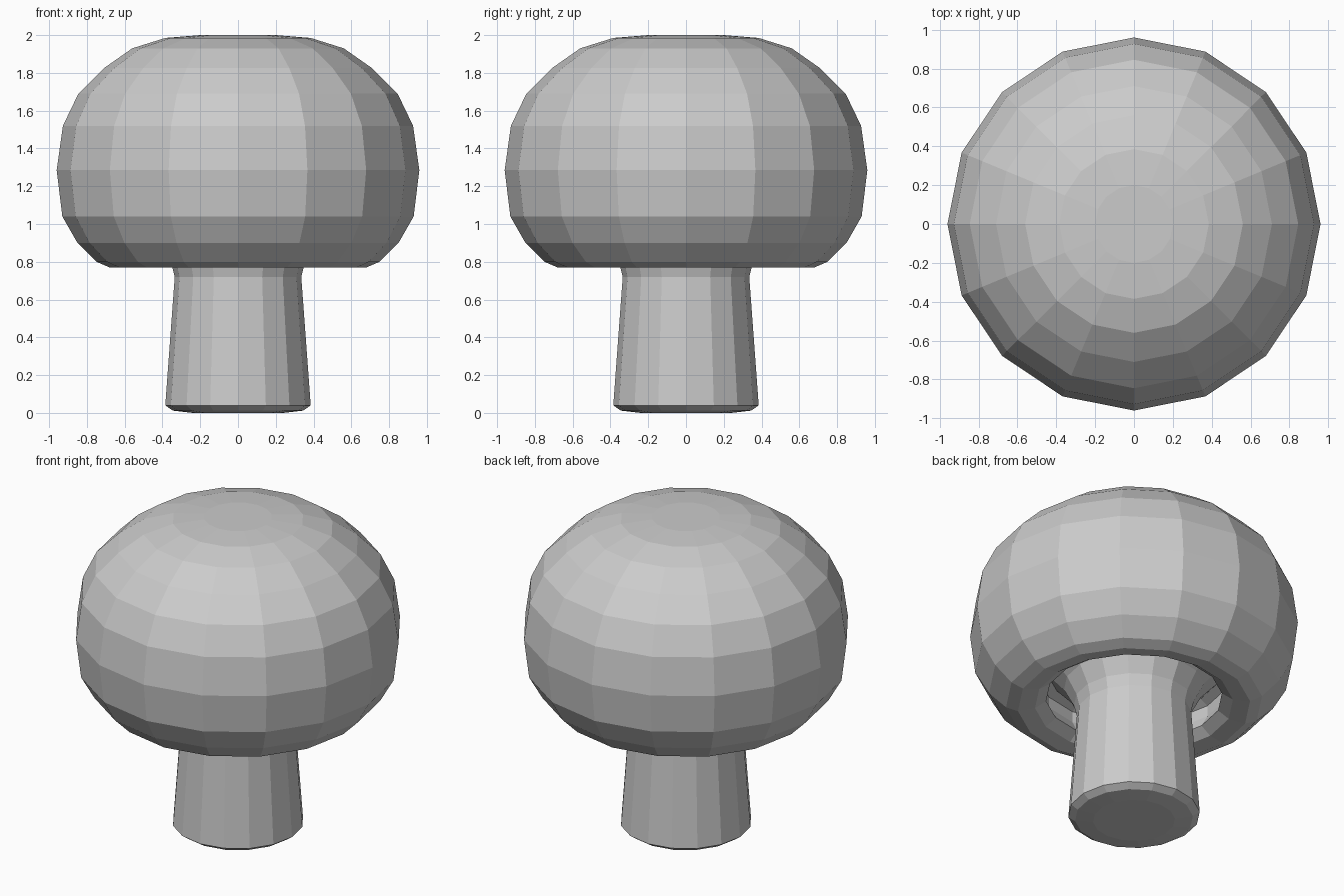
import bpy, bmesh, math

if "Cube" in bpy.data.objects:
    bpy.data.objects.remove(bpy.data.objects["Cube"])

SIDES = 16


def lathe(name, profile):
    """Revolve (radius, height) points about z; end rings are capped."""
    bm = bmesh.new()
    rings = []
    for r, z in profile:
        rings.append([bm.verts.new((r * math.cos(2 * math.pi * i / SIDES),
                                    r * math.sin(2 * math.pi * i / SIDES), z))
                      for i in range(SIDES)])
    for a, b in zip(rings, rings[1:]):
        for i in range(SIDES):
            j = (i + 1) % SIDES
            bm.faces.new((a[i], a[j], b[j], b[i]))
    bm.faces.new(rings[0][::-1])
    bm.faces.new(rings[-1])
    bmesh.ops.recalc_face_normals(bm, faces=bm.faces)
    mesh = bpy.data.meshes.new(name)
    bm.to_mesh(mesh)
    bm.free()
    obj = bpy.data.objects.new(name, mesh)
    bpy.context.collection.objects.link(obj)
    return obj


# Stem: bevelled foot, slight taper, flared neck hidden inside the cap
lathe("mushroom_stem", [
    (0.24, 0.0), (0.345, 0.012), (0.385, 0.04), (0.335, 0.72),
    (0.352, 0.79), (0.41, 0.90), (0.51, 1.01)])

# Cap: hollow underside, rolled lip, then rounded dome
lathe("mushroom_cap", [
    (0.48, 1.02), (0.56, 0.98), (0.56, 0.91), (0.515, 0.83),
    (0.58, 0.785), (0.68, 0.77), (0.75, 0.80), (0.85, 0.90),
    (0.93, 1.04), (0.96, 1.285), (0.927, 1.52), (0.845, 1.69),
    (0.71, 1.825), (0.56, 1.93), (0.385, 1.985), (0.20, 2.0)])
